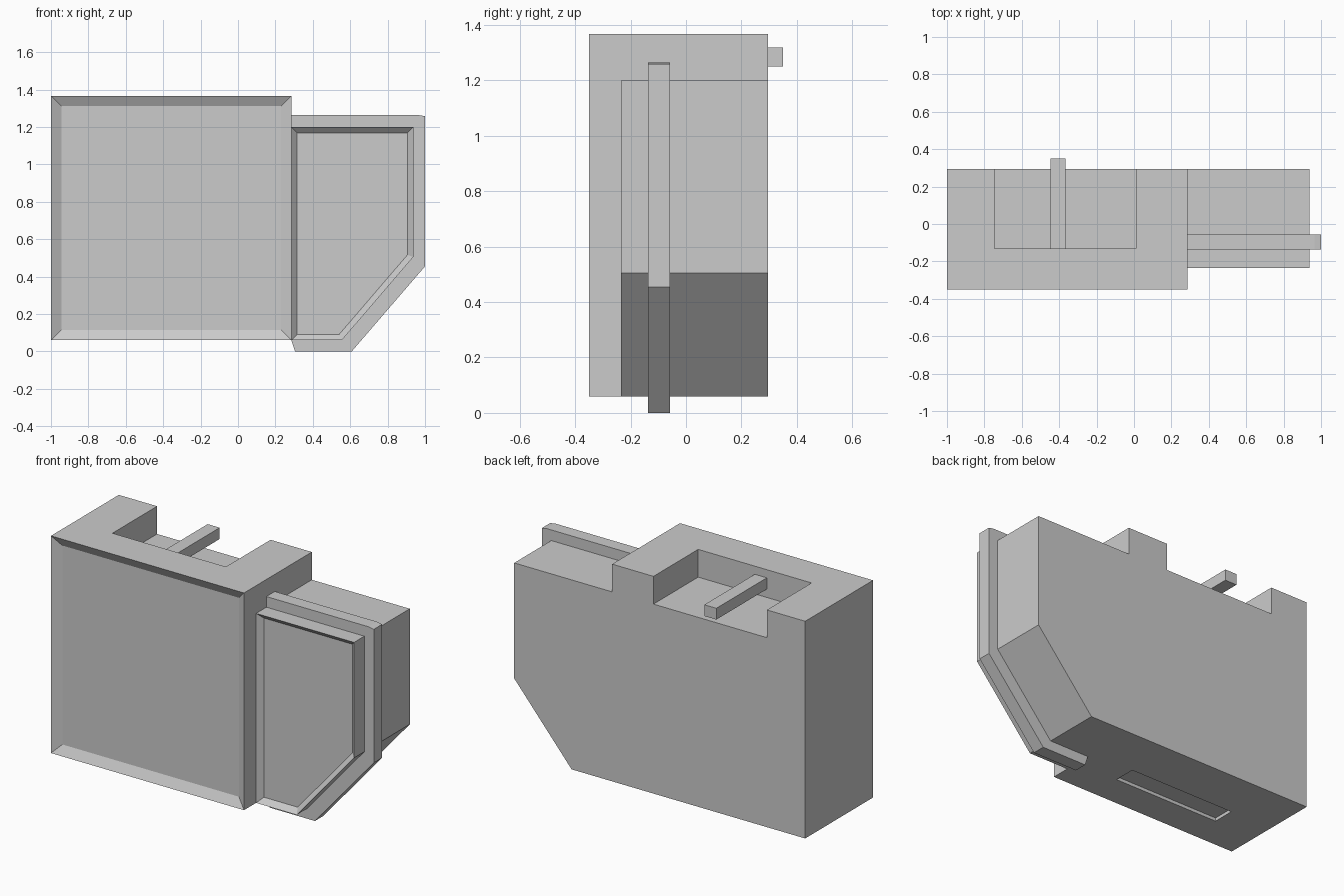
import bpy, bmesh

if "Cube" in bpy.data.objects:
    bpy.data.objects.remove(bpy.data.objects["Cube"])


def prism(name, profile, y0, y1, inset=0.0, depth=0.0):
    """Extrude an x/z profile from y0 to y1; optionally recess its front face."""
    bm = bmesh.new()
    front = bm.faces.new([bm.verts.new((x, y0, z)) for x, z in profile])
    ext = bmesh.ops.extrude_face_region(bm, geom=[front], use_keep_orig=True)
    moved = [v for v in ext["geom"] if isinstance(v, bmesh.types.BMVert)]
    bmesh.ops.translate(bm, verts=moved, vec=(0, y1 - y0, 0))
    bmesh.ops.recalc_face_normals(bm, faces=bm.faces)
    if inset:
        bmesh.ops.inset_region(bm, faces=[front], thickness=inset, use_even_offset=True)
        bmesh.ops.translate(bm, verts=list(front.verts), vec=(0, depth, 0))
    mesh = bpy.data.meshes.new(name)
    bm.to_mesh(mesh)
    bm.free()
    obj = bpy.data.objects.new(name, mesh)
    bpy.context.collection.objects.link(obj)
    return obj


def box(name, x, y, z, **kw):
    return prism(name, [(x[0], z[0]), (x[1], z[0]), (x[1], z[1]), (x[0], z[1])], *y, **kw)


def cut(target, cutter):
    mod = target.modifiers.new("cut", "BOOLEAN")
    mod.operation, mod.solver, mod.object = "DIFFERENCE", "EXACT", cutter
    bpy.context.view_layer.objects.active = target
    bpy.ops.object.modifier_apply(modifier=mod.name)
    bpy.data.objects.remove(cutter)


# Main housing with a recessed front panel
housing = box("main_housing", (-1, 0.285), (-0.35, 0.295), (0.06, 1.367),
              inset=0.055, depth=0.03)
# Open notch at the top rear, shallow slot underneath
cut(housing, box("notch_cutter", (-0.745, 0.01), (-0.13, 0.5), (1.2, 1.6)))
cut(housing, box("slot_cutter", (-0.715, 0.0), (-0.15, -0.015), (-0.1, 0.08)))

# Bar lying across the notch
box("latch_bar", (-0.447, -0.367), (-0.13, 0.35), (1.25, 1.318))

# Side compartment with a chamfered lower corner and recessed front
prism("side_compartment",
      [(0.285, 0.06), (0.555, 0.06), (0.937, 0.505), (0.937, 1.2), (0.285, 1.2)],
      -0.235, 0.295, inset=0.031, depth=0.03)

# Thin flange running around the side compartment
prism("side_flange",
      [(0.285, 0.06), (0.305, 0), (0.608, 0), (1, 0.455), (1, 1.258),
       (0.965, 1.264), (0.285, 1.264)],
      -0.137, -0.057)
